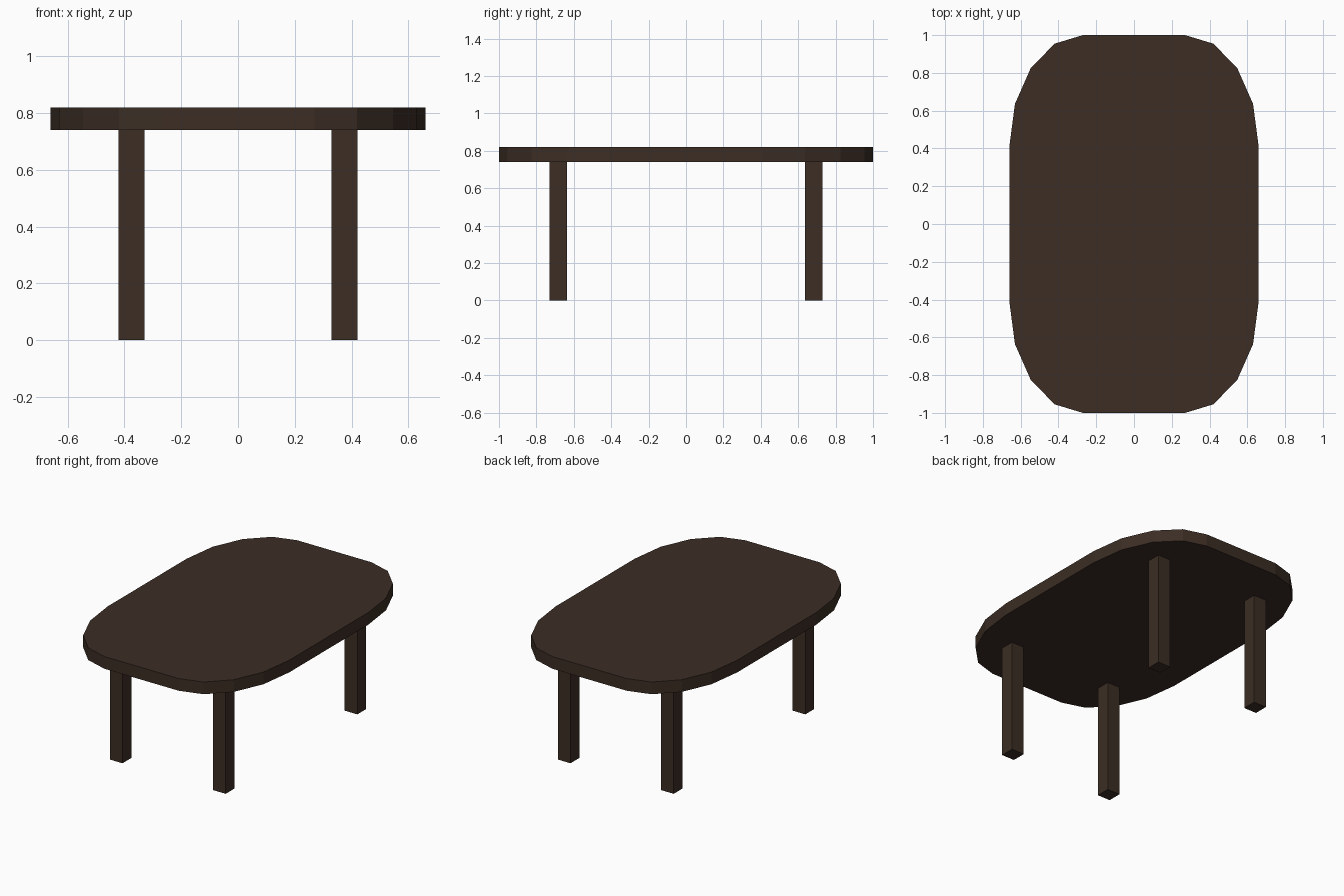
import bpy, bmesh, math

if "Cube" in bpy.data.objects:
    bpy.data.objects.remove(bpy.data.objects["Cube"])

wood = bpy.data.materials.new("dark brown wood")
wood.diffuse_color = (0.045, 0.027, 0.018, 1)
wood.use_nodes = True
wood.node_tree.nodes["Principled BSDF"].inputs["Base Color"].default_value = wood.diffuse_color


def prism(name, outline, z0, z1):
    """Extrude a flat counter-clockwise outline from z0 up to z1."""
    bm = bmesh.new()
    base = bm.faces.new([bm.verts.new((x, y, z0)) for x, y in outline])
    ext = bmesh.ops.extrude_face_region(bm, geom=[base], use_keep_orig=True)
    for v in ext["geom"]:
        if isinstance(v, bmesh.types.BMVert):
            v.co.z = z1
    bmesh.ops.recalc_face_normals(bm, faces=bm.faces)
    mesh = bpy.data.meshes.new(name)
    bm.to_mesh(mesh)
    bm.free()
    mesh.materials.append(wood)
    obj = bpy.data.objects.new(name, mesh)
    bpy.context.collection.objects.link(obj)
    return obj


# Tabletop: rectangle with faceted elliptical corners, four segments each
CX, CY, RX, RY = 0.27, 0.41, 0.39, 0.59
outline = []
for corner, (sx, sy) in enumerate([(1, 1), (-1, 1), (-1, -1), (1, -1)]):
    for i in range(5):
        a = math.radians(90 * corner + 22.5 * i)
        outline.append((sx * CX + RX * math.cos(a), sy * CY + RY * math.sin(a)))
prism("tabletop", outline, 0.74, 0.82)

# Four square legs
LX, LY, H = 0.375, 0.683, 0.046
for sy, depth in ((-1, "front"), (1, "back")):
    for sx, side in ((-1, "left"), (1, "right")):
        x, y = sx * LX, sy * LY
        prism(f"{depth}_{side}_leg",
              [(x - H, y - H), (x + H, y - H), (x + H, y + H), (x - H, y + H)],
              0.0, 0.74)
